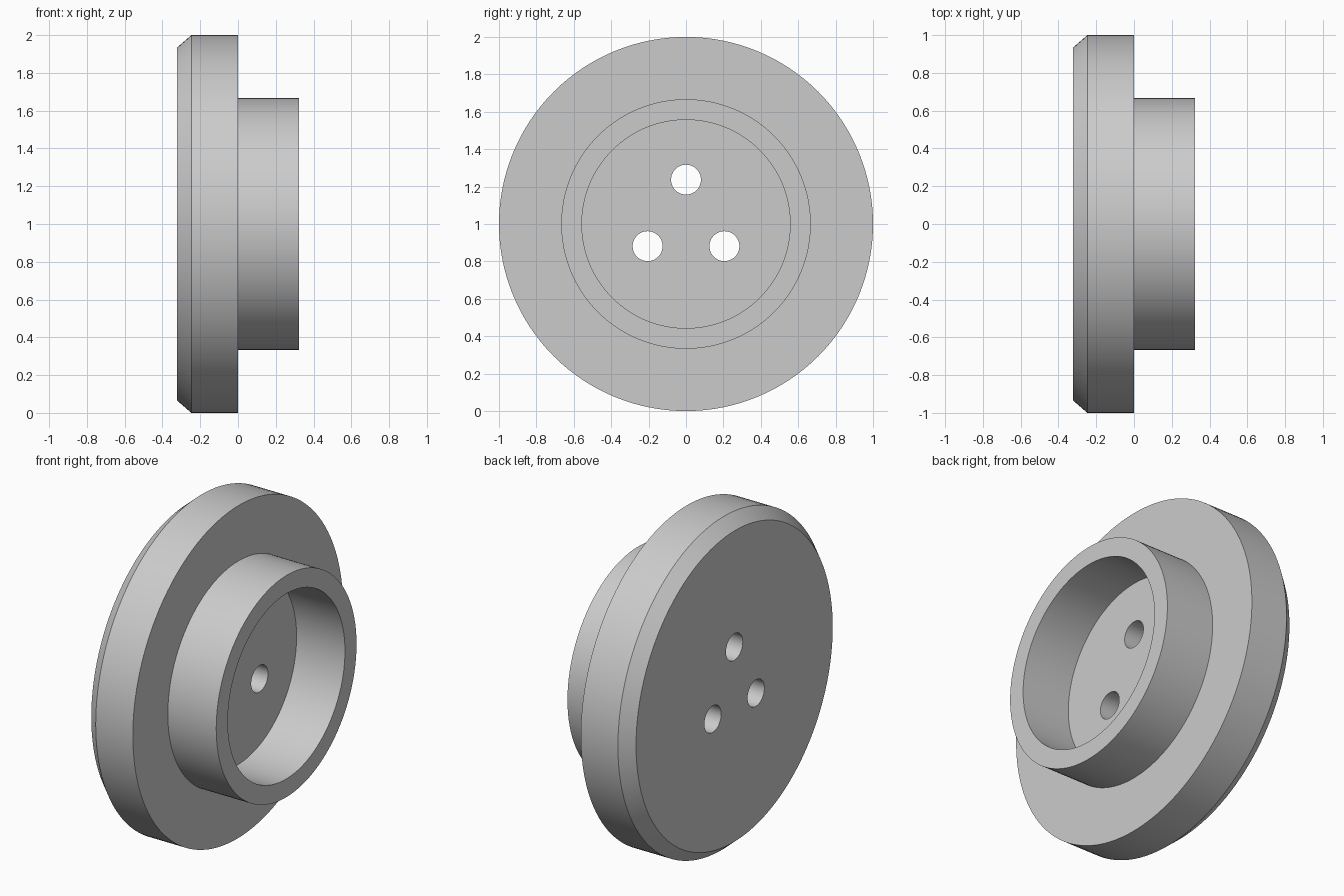
import bpy
import bmesh
from math import cos, sin, tau, radians
from mathutils import Matrix, Vector

cube = bpy.data.objects.get("Cube")
if cube:
    bpy.data.objects.remove(cube, do_unlink=True)

SEGMENTS = 128
CENTRE_Z = 1.0
HALF_WIDTH = 0.322
HOLE_RADIUS = 0.08
HOLE_RING = 0.237

grey = bpy.data.materials.new("plain grey")
grey.use_nodes = True
grey.diffuse_color = (0.6, 0.6, 0.6, 1)
grey.node_tree.nodes["Principled BSDF"].inputs["Base Color"].default_value = (0.6, 0.6, 0.6, 1)


def add_object(name, bm):
    bmesh.ops.recalc_face_normals(bm, faces=bm.faces)
    mesh = bpy.data.meshes.new(name)
    bm.to_mesh(mesh)
    bm.free()
    mesh.materials.append(grey)
    obj = bpy.data.objects.new(name, mesh)
    bpy.context.collection.objects.link(obj)
    return obj


def lathe(name, profile):
    """Turn an (x, radius) profile about the x axis, with flat end discs."""
    bm = bmesh.new()
    rings = []
    for x, r in profile:
        rings.append([bm.verts.new((x, r * sin(tau * i / SEGMENTS),
                                    CENTRE_Z + r * cos(tau * i / SEGMENTS)))
                      for i in range(SEGMENTS)])
    for a, b in zip(rings, rings[1:]):
        for i in range(SEGMENTS):
            j = (i + 1) % SEGMENTS
            bm.faces.new((a[i], a[j], b[j], b[i]))
    bm.faces.new(rings[0])
    bm.faces.new(rings[-1])
    return add_object(name, bm)


# Chamfered flange with a hollow collar, from back disc to recess floor
body = lathe("flanged_hub", [
    (-HALF_WIDTH, 0.935), (-0.247, 1.0), (0, 1.0),
    (0, 0.667), (HALF_WIDTH, 0.667), (HALF_WIDTH, 0.557), (0, 0.557)])

# Three evenly spaced through holes
bm = bmesh.new()
for k in range(3):
    angle = tau * k / 3
    place = Matrix.Translation(Vector((-0.16, HOLE_RING * sin(angle),
                                       CENTRE_Z + HOLE_RING * cos(angle))))
    bmesh.ops.create_cone(bm, cap_ends=True, segments=48, radius1=HOLE_RADIUS,
                          radius2=HOLE_RADIUS, depth=0.6,
                          matrix=place @ Matrix.Rotation(radians(90), 4, "Y"))
cutter = add_object("hole_cutter", bm)
cutter.hide_render = True

drill = body.modifiers.new("holes", "BOOLEAN")
drill.operation = "DIFFERENCE"
drill.solver = "EXACT"
drill.object = cutter

bpy.ops.object.select_all(action="DESELECT")
bpy.context.view_layer.objects.active = body
body.select_set(True)
bpy.ops.object.modifier_apply(modifier=drill.name)
bpy.data.objects.remove(cutter, do_unlink=True)

# Smooth round walls, crisp rims
bpy.ops.object.shade_smooth_by_angle(angle=radians(30))
